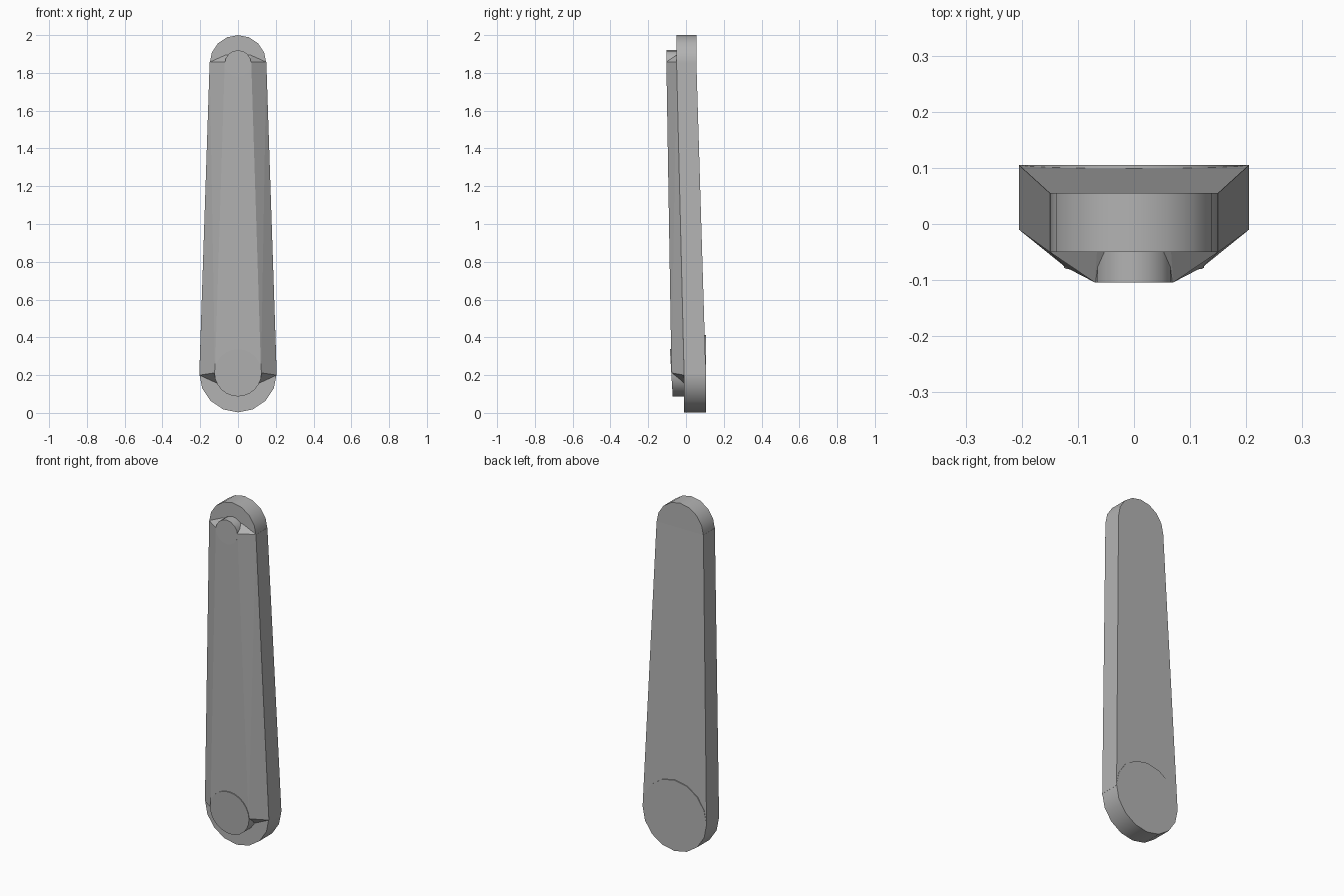
import bpy
import bmesh
import math

if "Cube" in bpy.data.objects:
    bpy.data.objects.remove(bpy.data.objects["Cube"], do_unlink=True)

GREY = (0.45, 0.45, 0.45, 1)
grey = bpy.data.materials.new("plain_grey")
grey.use_nodes = True
grey.diffuse_color = GREY
grey.node_tree.nodes["Principled BSDF"].inputs["Base Color"].default_value = GREY


def finish(name, bm, smooth=False):
    bmesh.ops.recalc_face_normals(bm, faces=bm.faces)
    mesh = bpy.data.meshes.new(name)
    bm.to_mesh(mesh)
    bm.free()
    mesh.materials.append(grey)
    obj = bpy.data.objects.new(name, mesh)
    bpy.context.collection.objects.link(obj)
    if smooth:
        bpy.ops.object.select_all(action="DESELECT")
        obj.select_set(True)
        bpy.context.view_layer.objects.active = obj
        bpy.ops.object.shade_smooth_by_angle(angle=math.radians(35))
    return obj


def disc(name, radius, z, front, back, sides, tilt=0):
    """Disc facing front; tilt is how far its front leans forward per unit of height."""
    bm = bmesh.new()
    angles = [2 * math.pi * i / sides for i in range(sides)]
    rings = []
    for y, lean in ((front, tilt), (back, 0)):
        rings.append([bm.verts.new((radius * math.cos(a), y - lean * radius * math.sin(a),
                                    z + radius * math.sin(a))) for a in angles])
    for ring in rings:
        bm.faces.new(ring)
    for i in range(sides):
        j = (i + 1) % sides
        bm.faces.new((rings[0][i], rings[0][j], rings[1][j], rings[1][i]))
    finish(name, bm, smooth=True)


def mirrored_hull(name, half):
    """Convex solid from points on one side and their mirror images."""
    bm = bmesh.new()
    for x, y, z in half:
        for side in (1, -1):
            bm.verts.new((side * x, y, z))
    bmesh.ops.convex_hull(bm, input=bm.verts)
    bmesh.ops.dissolve_limit(bm, angle_limit=math.radians(1), verts=bm.verts, edges=bm.edges)
    finish(name, bm)


# Tapered main arm with its rounded ends
mirrored_hull("arm_slab", [
    (0.205, -0.01, 0.205), (0.205, 0.105, 0.205),
    (0.15, -0.05, 1.855), (0.15, 0.055, 1.855)])
disc("arm_lower_end", 0.205, 0.208, -0.01, 0.105, 16)
disc("arm_upper_end", 0.15, 1.85, -0.05, 0.055, 16)

# Raised front ridge with sloping flanks and end facets
mirrored_hull("front_ridge", [
    (0.205, -0.01, 0.2), (0.122, -0.077, 0.212), (0.11, -0.008, 0.155),
    (0.15, -0.05, 1.857), (0.07, -0.104, 1.858), (0.066, -0.049, 1.895)])
disc("ridge_lower_end", 0.125, 0.212, -0.078, 0.0, 24, tilt=0.06)
disc("ridge_upper_end", 0.07, 1.85, -0.104, -0.04, 16)
